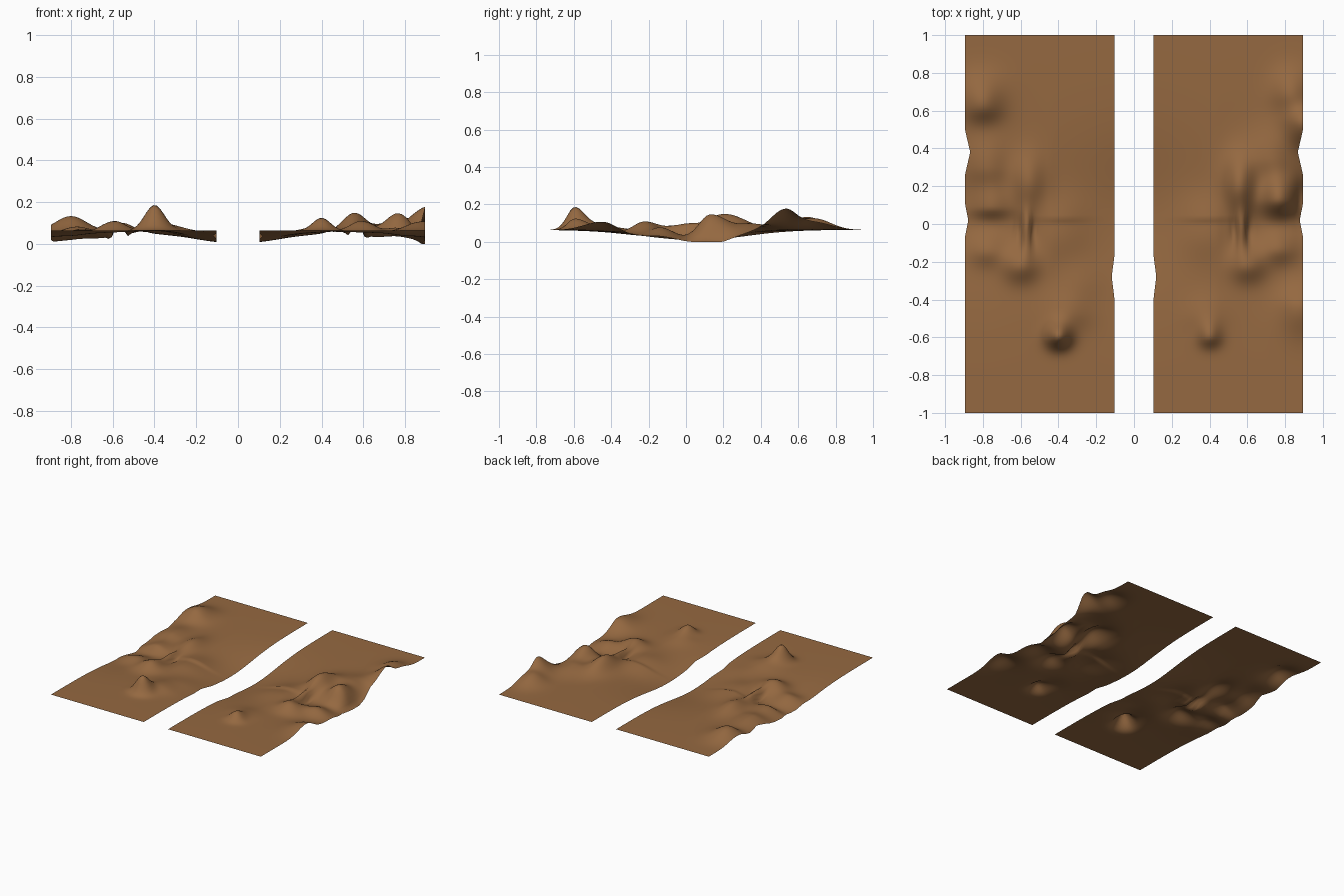
import bpy, bmesh, math

brown = bpy.data.materials.new("earth brown")
brown.diffuse_color = (0.30, 0.14, 0.052, 1)

X_IN, X_OUT = 0.104, 0.895
NX, NY = 50, 126


def bump(x, y, cx, cy, height, sx, south, north):
    """Rounded hill with separate south and north slopes."""
    s = south if y < cy else north
    return height * math.exp(-((x - cx) / sx) ** 2 - ((y - cy) / s) ** 2)


def valley(x, y):
    """Broad sag across the middle; deepest along both long edges."""
    s = 0.40 if y < 0.06 else 0.36
    d = 0.02 + 0.038 * min(1, abs(x - 0.44) / 0.36)
    return d * math.exp(-((y - 0.06) / s) ** 2)


# Hills of each strip: distance from centre, y, height, x width, south slope, north slope
SHARED = [
    (0.60, -0.22, 0.065, 0.095, 0.085, 0.10),  # knob
    (0.57, -0.02, 0.050, 0.030, 0.12, 0.10),   # narrow tongue
    (0.38, 0.03, 0.012, 0.14, 0.016, 0.12),    # inner crease
    (0.38, -0.06, 0.028, 0.14, 0.14, 0.18),    # mound under the crease
]
LEFT = SHARED + [
    (0.40, -0.595, 0.120, 0.066, 0.06, 0.075),  # front peak
    (0.35, -0.47, 0.035, 0.12, 0.09, 0.12),
    (0.80, 0.62, 0.060, 0.10, 0.08, 0.10),     # rear outer peak
    (0.80, 0.72, 0.03, 0.12, 0.10, 0.10),
    (0.56, 0.22, 0.062, 0.085, 0.14, 0.15),    # long ridge
    (0.76, 0.09, 0.060, 0.11, 0.06, 0.13),     # outer step
    (0.78, 0.30, 0.05, 0.11, 0.10, 0.15),
    (0.78, -0.14, 0.045, 0.10, 0.08, 0.10),
    (0.28, -0.30, 0.015, 0.12, 0.10, 0.12),
]
RIGHT = SHARED + [
    (0.40, -0.595, 0.06, 0.06, 0.055, 0.08),   # front peak
    (0.38, -0.48, 0.02, 0.10, 0.08, 0.10),
    (0.92, 0.53, 0.125, 0.12, 0.12, 0.09),     # rear outer peak
    (0.83, 0.69, 0.062, 0.10, 0.10, 0.12),     # hump behind it
    (0.56, 0.20, 0.11, 0.085, 0.14, 0.16),     # long ridge
    (0.77, 0.13, 0.135, 0.10, 0.09, 0.14),     # outer hump
    (0.90, 0.13, -0.055, 0.045, 0.11, 0.11),   # its drop to the edge
    (0.72, 0.35, 0.05, 0.12, 0.10, 0.15),
    (0.77, -0.13, 0.055, 0.10, 0.08, 0.10),
    (0.88, -0.44, 0.055, 0.11, 0.14, 0.10),
]
# Slots beside the tongue
SLOTS = [(0.53, -0.03, -0.018, 0.014, 0.07, 0.06),
         (0.61, -0.03, -0.018, 0.014, 0.07, 0.06)]


def strip(name, side, hills):
    bm = bmesh.new()
    rows = []
    for j in range(NY + 1):
        y = -1 + 2 * j / NY
        # uneven long edges
        outer = X_OUT - 0.028 * max(0, 1 - abs(y - 0.38) / 0.12) \
                      - 0.018 * max(0, 1 - abs(y - 0.02) / 0.09)
        inner = X_IN + 0.014 * max(0, 1 - abs(y + 0.28) / 0.11)
        row = []
        for i in range(NX + 1):
            x = inner + (outer - inner) * i / NX
            z = 0.064 - valley(x, y)
            z += sum(bump(x, y, *h) for h in hills + SLOTS)
            row.append(bm.verts.new((side * x, y, max(z, 0.0))))
        rows.append(row)
    for j in range(NY):
        for i in range(NX):
            q = [rows[j][i], rows[j][i + 1], rows[j + 1][i + 1], rows[j + 1][i]]
            bm.faces.new(q if side > 0 else q[::-1]).smooth = True
    me = bpy.data.meshes.new(name)
    bm.to_mesh(me)
    bm.free()
    me.materials.append(brown)
    ob = bpy.data.objects.new(name, me)
    bpy.context.collection.objects.link(ob)
    return ob


strip("left_terrain_strip", -1, LEFT)
strip("right_terrain_strip", 1, RIGHT)
